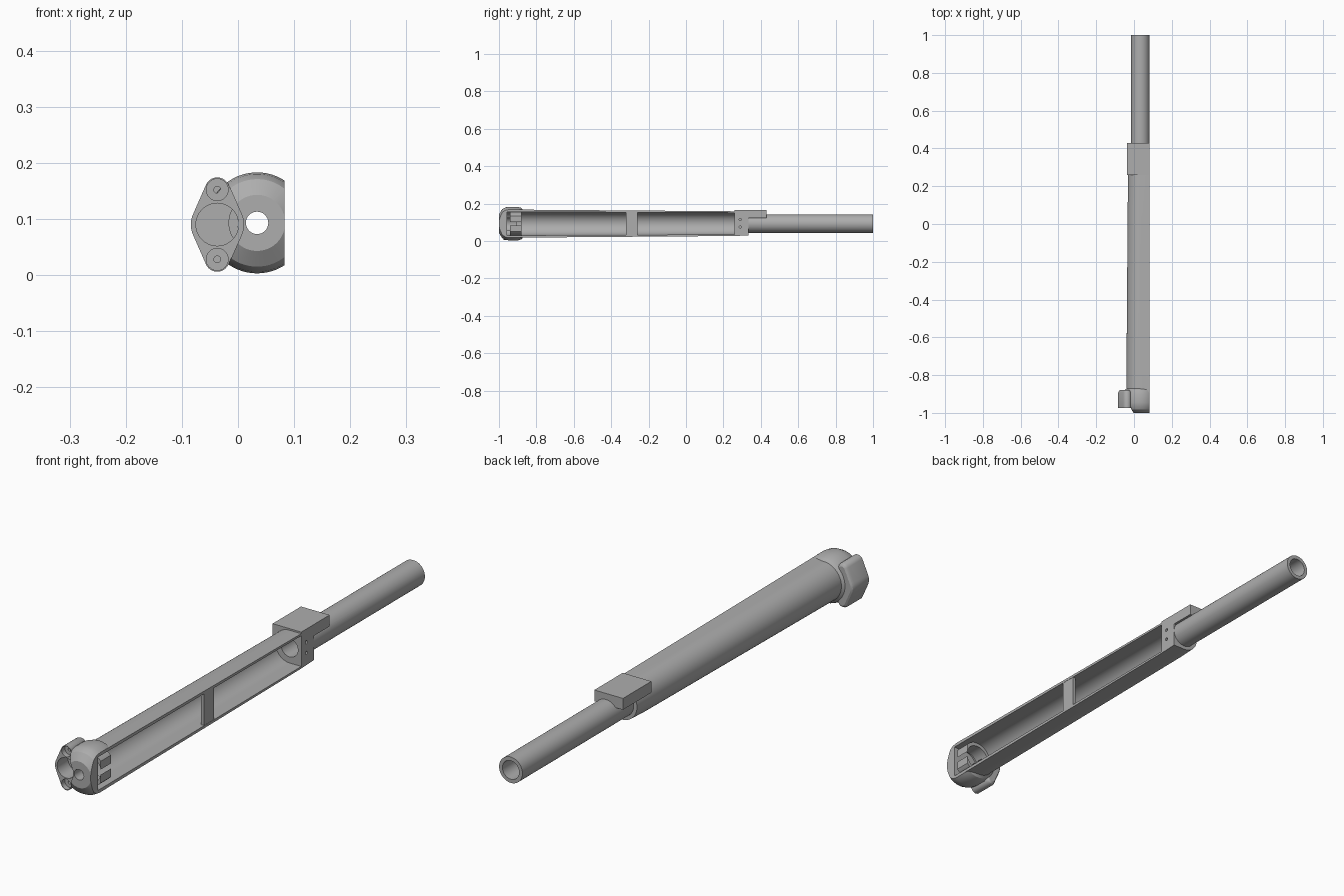
import bpy, bmesh
from math import cos, sin, pi
from mathutils import Vector

if "Cube" in bpy.data.objects:
    bpy.data.objects.remove(bpy.data.objects["Cube"], do_unlink=True)

CX, CZ, OPEN_X = 0.034, 0.093, 0.083   # long axis and open side plane

grey = bpy.data.materials.new("plain_grey")
grey.use_nodes = True
grey.diffuse_color = (0.42, 0.42, 0.42, 1)
grey.node_tree.nodes["Principled BSDF"].inputs["Base Color"].default_value = (0.42, 0.42, 0.42, 1)


def finish(name, bm):
    bmesh.ops.recalc_face_normals(bm, faces=bm.faces[:])
    mesh = bpy.data.meshes.new(name)
    bm.to_mesh(mesh)
    bm.free()
    mesh.materials.append(grey)
    ob = bpy.data.objects.new(name, mesh)
    bpy.context.collection.objects.link(ob)
    return ob


def circle(r, y, x=CX, z=CZ, n=64):
    return [Vector((x + r * cos(2 * pi * i / n), y, z + r * sin(2 * pi * i / n))) for i in range(n)]


def trough(r, y, side):
    # half circle on the closed side, straight walls towards the open side
    arc = [Vector((CX - r * sin(pi * i / 32), y, CZ + r * cos(pi * i / 32))) for i in range(33)]
    return [Vector((side, y, CZ + r))] + arc + [Vector((side, y, CZ - r))]


def loft(name, rings, closed=False):
    bm = bmesh.new()
    rows = [[bm.verts.new(p) for p in ring] for ring in rings]
    n = len(rows[0])
    pairs = list(zip(rows, rows[1:])) + ([(rows[-1], rows[0])] if closed else [])
    for a, b in pairs:
        for i in range(n):
            bm.faces.new((a[i], a[(i + 1) % n], b[(i + 1) % n], b[i]))
    if not closed:
        bm.faces.new(rows[0])
        bm.faces.new(rows[-1])
    return finish(name, bm)


def lathe(name, profile, closed=False):
    return loft(name, [circle(r, y) for r, y in profile], closed)


def box(name, lo, hi):
    bm = bmesh.new()
    bmesh.ops.create_cube(bm, size=1)
    for v in bm.verts:
        v.co = Vector([l + (c + 0.5) * (h - l) for c, l, h in zip(v.co, lo, hi)])
    return finish(name, bm)


def rod(name, start, end, r):
    a, b = Vector(start), Vector(end)
    bm = bmesh.new()
    bmesh.ops.create_cone(bm, cap_ends=True, segments=32, radius1=r, radius2=r, depth=(b - a).length)
    turn = (b - a).to_track_quat('Z', 'Y')
    for v in bm.verts:
        v.co = turn @ v.co + (a + b) / 2
    return finish(name, bm)


def lug_hull(name, layers):
    # rounded diamond outline around the port and its two bolts
    bm = bmesh.new()
    for y, inset in layers:
        for z, r in ((0.152, 0.022), (0.09, 0.047), (0.028, 0.022)):
            for p in circle(r - inset, y, -0.037, z, 40):
                bm.verts.new(p)
    res = bmesh.ops.convex_hull(bm, input=bm.verts[:])
    loose = [v for v in bm.verts if not v.link_faces]
    bmesh.ops.delete(bm, geom=loose, context='VERTS')
    bmesh.ops.dissolve_limit(bm, angle_limit=0.01, verts=bm.verts[:], edges=bm.edges[:])
    return finish(name, bm)


def combine(ob, other, op='DIFFERENCE'):
    mod = ob.modifiers.new("shape", 'BOOLEAN')
    mod.object, mod.operation, mod.solver = other, op, 'EXACT'
    bpy.context.view_layer.objects.active = ob
    bpy.ops.object.modifier_apply(modifier=mod.name)


cutters = []


def cut(cutter, *parts):
    for part in parts:
        combine(part, cutter)
    cutters.append(cutter)


# Tapered trough body with a round domed head
shell = loft("body_shell", [trough(0.075, -0.92, 0.1), trough(0.066, 0.26, 0.1), trough(0.063, 0.335, 0.1)])
head = lathe("head_blank", [(0.05, -1), (0.078, -0.982), (0.087, -0.965), (0.09, -0.945),
                            (0.09, -0.9), (0.084, -0.88), (0.072, -0.87)])
combine(shell, head, 'UNION')
cutters.append(head)

# Side port lug, inner ring, rear tube, mounting block and cross rib
lug = lug_hull("port_lug", [(-0.975, 0), (-0.892, 0), (-0.884, 0.004), (-0.88, 0.01)])
ring = lathe("inner_ring", [(0.064, -0.94), (0.064, -0.88), (0.05, -0.88), (0.05, -0.94)], True)
tube = lathe("rear_tube", [(0.049, 0.265), (0.049, 1), (0.035, 1), (0.035, 0.265)], True)
block = box("mounting_block", (-0.037, 0.26, 0.122), (OPEN_X, 0.43, 0.165))
rib = box("cross_rib", (0.07, -0.32, 0.027), (OPEN_X - 0.001, -0.26, 0.159))

# Hollow interior, lug clearance and port
cut(lug_hull("lug_clearance", [(-1.1, 0), (-0.975, 0)]), shell)
cut(loft("cavity", [trough(0.063, -0.957, 0.2), trough(0.058, 0.26, 0.2)]), shell, lug)
cut(rod("port_bore", (-0.037, -1.1, 0.09), (-0.037, -0.91, 0.09), 0.038), shell, lug, ring)
for z in (0.028, 0.152):
    cut(rod("bolt_recess", (-0.037, -1.1, z), (-0.037, -0.955, z), 0.0195), shell, lug)
    cut(rod("bolt_hole", (-0.037, -1, z), (-0.037, -0.9, z), 0.006), lug)

# Axial bores
cut(rod("front_bore", (CX, -1.1, CZ), (CX, -0.9, CZ), 0.02), shell)
cut(rod("rear_bore", (CX, 0.2, CZ), (CX, 0.5, CZ), 0.035), shell, block)

# Holes in the block, its side and the rib
cut(rod("top_port", (0.022, 0.31, CZ), (0.022, 0.31, 0.2), 0.024), shell, tube, block)
for x in (-0.02, 0.066):
    for y in (0.29, 0.41):
        cut(rod("screw_hole", (x, y, 0.145), (x, y, 0.2), 0.006), block)
cut(box("open_side", (OPEN_X, -2, -1), (1, 2, 1)), shell, ring)
for z in (0.075, 0.115):
    cut(rod("side_hole", (0.07, 0.29, z), (0.2, 0.29, z), 0.006), shell, tube)
cut(rod("rib_hole", (0, -0.29, CZ), (0.2, -0.29, CZ), 0.007), rib)

for ob in cutters:
    bpy.data.objects.remove(ob, do_unlink=True)

# Smooth curved faces, keep crisp edges
bpy.ops.object.select_all(action='DESELECT')
for ob in (shell, lug, ring, tube, block, rib):
    ob.select_set(True)
bpy.context.view_layer.objects.active = shell
bpy.ops.object.shade_smooth_by_angle(angle=0.5)
